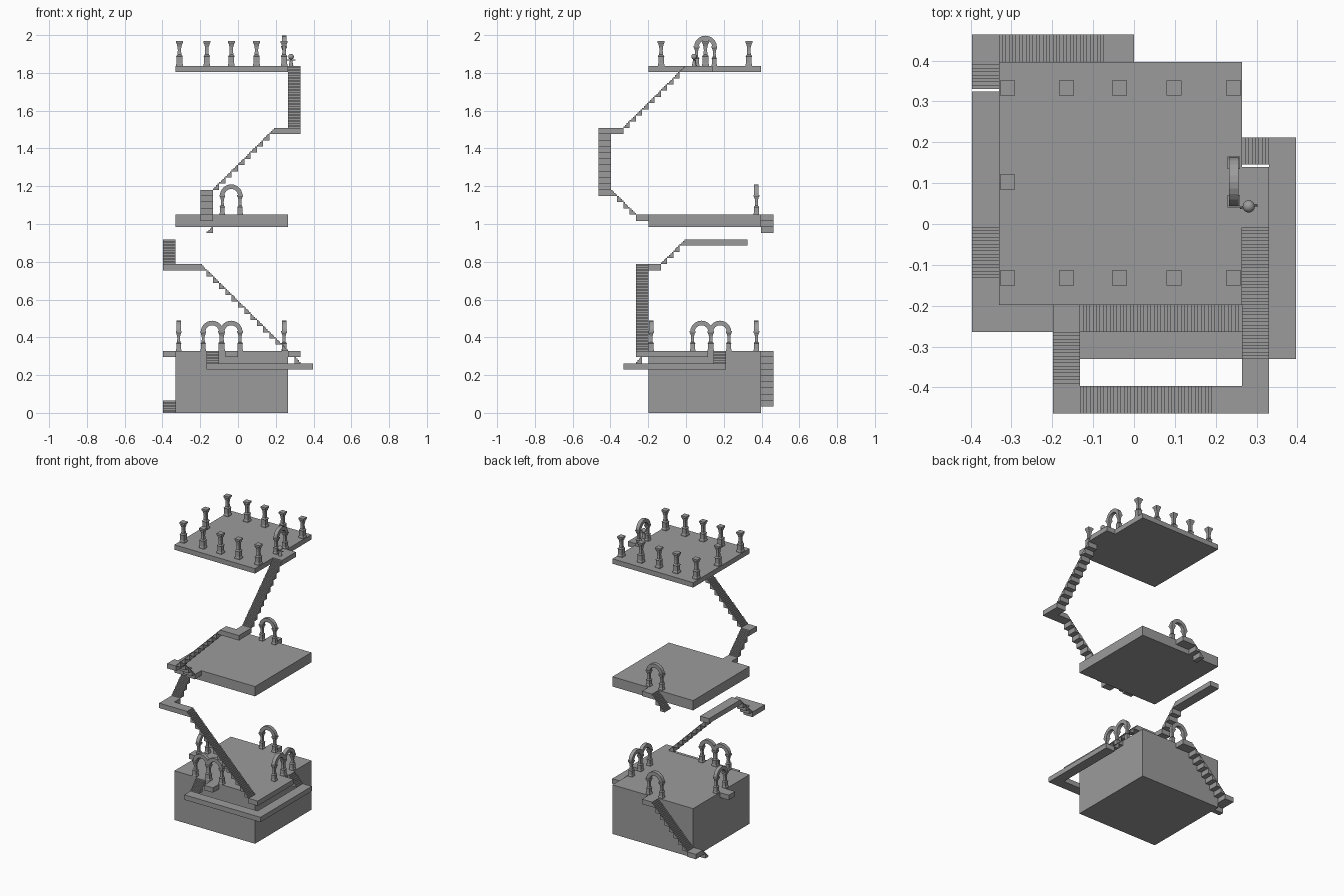
import bpy, bmesh, math
from mathutils import Matrix, Vector

if "Cube" in bpy.data.objects:
    bpy.data.objects.remove(bpy.data.objects["Cube"])

H, V = 0.0331, 0.0328   # size of one building block, across and up

stone = bpy.data.materials.new("grey_stone")
stone.use_nodes = True
GREY = (0.33, 0.33, 0.33, 1)
stone.diffuse_color = GREY
stone.node_tree.nodes["Principled BSDF"].inputs["Base Color"].default_value = GREY


def finish(bm, name):
    bmesh.ops.recalc_face_normals(bm, faces=bm.faces)
    mesh = bpy.data.meshes.new(name)
    bm.to_mesh(mesh)
    bm.free()
    mesh.materials.append(stone)
    obj = bpy.data.objects.new(name, mesh)
    bpy.context.collection.objects.link(obj)
    return obj


def slab(name, x0, x1, y0, y1, z0, z1):
    """Box given by its limits in blocks."""
    bm = bmesh.new()
    bmesh.ops.create_cube(bm, size=1)
    for v in bm.verts:
        v.co = (H * (x1 if v.co.x > 0 else x0),
                H * (y1 if v.co.y > 0 else y0),
                V * (z1 if v.co.z > 0 else z0))
    return finish(bm, name)


def prism(bm, outline, extrude):
    """Extrude a closed outline of points along a vector."""
    face = bm.faces.new([bm.verts.new(p) for p in outline])
    new = bmesh.ops.extrude_face_region(bm, geom=[face])["geom"]
    moved = [g for g in new if isinstance(g, bmesh.types.BMVert)]
    bmesh.ops.translate(bm, verts=moved, vec=extrude)


def stairs(name, axis, start, direction, side, z, count, treads=4):
    """Chain of wedge blocks climbing from start; side is the low edge of the two-block width."""
    bm = bmesh.new()
    for k in range(count):
        path = [(0, 0)]
        for t in range(treads):
            path += [(t / treads, (t + 1) / treads), ((t + 1) / treads, (t + 1) / treads)]
        path.append((1, 0))
        outline = []
        for run, rise in path:
            along = H * (start + direction * (k + run))
            up = V * (z + k + rise)
            outline.append((along, H * side, up) if axis == "x" else (H * side, along, up))
        prism(bm, outline, Vector((0, 2 * H, 0) if axis == "x" else (2 * H, 0, 0)))
    return finish(bm, name)


# Square column profile: half width, height fraction
PROFILE = [(1, 0), (1, .07), (.85, .1), (.85, .36), (1, .39), (.6, .45), (.5, .62),
           (.58, .78), (.75, .82), (.75, .86), (1.05, .93), (1.05, 1)]


def add_column(bm, x, y, z, half, height):
    rings = []
    for w, h in PROFILE:
        r = w * half
        rings.append([bm.verts.new((x + a * r, y + b * r, z + h * height))
                      for a, b in ((-1, -1), (1, -1), (1, 1), (-1, 1))])
    for low, high in zip(rings, rings[1:]):
        for i in range(4):
            j = (i + 1) % 4
            bm.faces.new((low[i], low[j], high[j], high[i]))
    bm.faces.new(rings[0][::-1])
    bm.faces.new(rings[-1])


def column(name, x, y, z):
    bm = bmesh.new()
    add_column(bm, x, y, z, 0.0175, 0.133)
    return finish(bm, name)


def arch(name, x, y, z, sideways):
    """Two short columns carrying a half-round arch."""
    bm = bmesh.new()
    for s in (-1, 1):
        add_column(bm, s * 0.047, 0, 0, 0.0145, 0.105)
    angles = [math.pi * i / 12 for i in range(13)]
    outline = [(0.06 * math.cos(a), -0.012, 0.1 + 0.06 * math.sin(a)) for a in angles]
    outline += [(0.036 * math.cos(a), -0.012, 0.1 + 0.036 * math.sin(a)) for a in reversed(angles)]
    prism(bm, outline, Vector((0, 0.024, 0)))
    turn = Matrix.Rotation(math.pi / 2 if sideways else 0, 4, "Z")
    bmesh.ops.transform(bm, matrix=Matrix.Translation((x, y, z)) @ turn, verts=bm.verts)
    return finish(bm, name)


# Three main floors
slab("base_block", -10, 8, -6, 12, 0, 10)
slab("middle_floor", -10, 8, -6, 12, 30, 32)
slab("top_floor", -10, 8, -6, 12, 55, 56)

# Back entrance stair, from the ground to the base roof
stairs("entrance_steps", "y", 10, 1, -12, 0, 2)
slab("entrance_corner", -12, -10, 12, 14, 1, 2)
stairs("back_stair", "x", -10, 1, 12, 2, 8)
slab("back_landing", -2, 0, 12, 14, 9, 10)

# Low ledge wrapping the front and right of the base
stairs("front_ledge_steps", "y", -8, 1, -5, 8, 2)
slab("front_ledge", -5, 12, -10, -8, 7, 8)
slab("side_ledge", 10, 12, -8, 6.4, 7, 8)
stairs("side_ledge_steps", "x", 10, -1, 4.4, 8, 2)
slab("front_landing", -2, 0, -8, -6, 9, 10)
slab("left_landing", -12, -10, 1.5, 3.5, 9, 10)

# Walkway and long stair leading round to the left side
slab("side_walkway", 8, 10, -8, 3.5, 9, 10)
stairs("long_front_stair", "x", 8, -1, -8, 10, 14)
slab("front_left_landing", -12, -6, -8, -6, 23, 24)
slab("front_left_corner", -12, -10, -6, -4, 23, 24)
stairs("left_stair", "y", -4, 1, -12, 24, 4)
slab("left_walkway_near", -12, -10, 0, 8, 27, 28)
slab("left_walkway_far", -12, -10, 8, 9.8, 27, 28)

# Broken stair hanging behind the middle floor
stairs("hanging_stair", "x", -5, 1, 12, 29, 3)
slab("middle_back_landing", -2, 0, 12, 14, 31, 32)

# Climb from the middle floor to the top floor
slab("middle_front_landing", -6, -4, -8, -6, 31, 32)
stairs("outward_stair", "y", -8, -1, -6, 32, 4)
slab("outer_corner", -6, -4, -14, -12, 35, 36)
stairs("outer_stair", "x", -4, 1, -14, 36, 10)
slab("upper_landing", 6, 10, -14, -12, 45, 46)
slab("upper_corner", 8, 10, -12, -10, 45, 46)
stairs("upper_stair", "y", -10, 1, 8, 46, 10)
slab("top_landing", 8, 10, 0, 4.2, 55, 56)

# Arched doorways
BASE, MID, TOP = 10 * V, 32 * V, 56 * V
arch("base_front_stair_arch", -0.137, -0.185, BASE, False)
arch("base_front_arch", -0.036, -0.185, BASE, False)
arch("base_back_arch", -0.036, 0.373, BASE, False)
arch("base_left_arch", -0.314, 0.082, BASE, True)
arch("base_right_arch", 0.244, 0.082, BASE, True)
arch("base_right_stair_arch", 0.244, 0.18, BASE, True)
arch("middle_back_arch", -0.036, 0.373, MID, False)
arch("top_right_arch", 0.244, 0.103, TOP, True)

# Free-standing columns round the top floor
for i, x in enumerate((-0.31, -0.165, -0.035, 0.098, 0.244)):
    column(f"front_column_{i + 1}", x, -0.132, TOP)
    column(f"back_column_{i + 1}", x, 0.333, TOP)
column("left_column", -0.31, 0.103, TOP)

# Small figure standing on the top landing
bm = bmesh.new()
spot = Matrix.Translation((0.281, 0.043, TOP))
bmesh.ops.create_cone(bm, cap_ends=True, segments=12, radius1=0.012, radius2=0.004, depth=0.04,
                      matrix=spot @ Matrix.Translation((0, 0, 0.02)))
bmesh.ops.create_uvsphere(bm, u_segments=16, v_segments=10, radius=0.015,
                          matrix=spot @ Matrix.Translation((0, 0, 0.049)))
bmesh.ops.create_cone(bm, cap_ends=True, segments=8, radius1=0.003, radius2=0.003, depth=0.044,
                      matrix=spot @ Matrix.Translation((0, 0, 0.031))
                      @ Matrix.Rotation(0.15, 4, "Z") @ Matrix.Rotation(math.pi / 2, 4, "Y"))
figure = finish(bm, "small_figure")
bpy.context.view_layer.objects.active = figure
figure.select_set(True)
bpy.ops.object.shade_smooth_by_angle()
